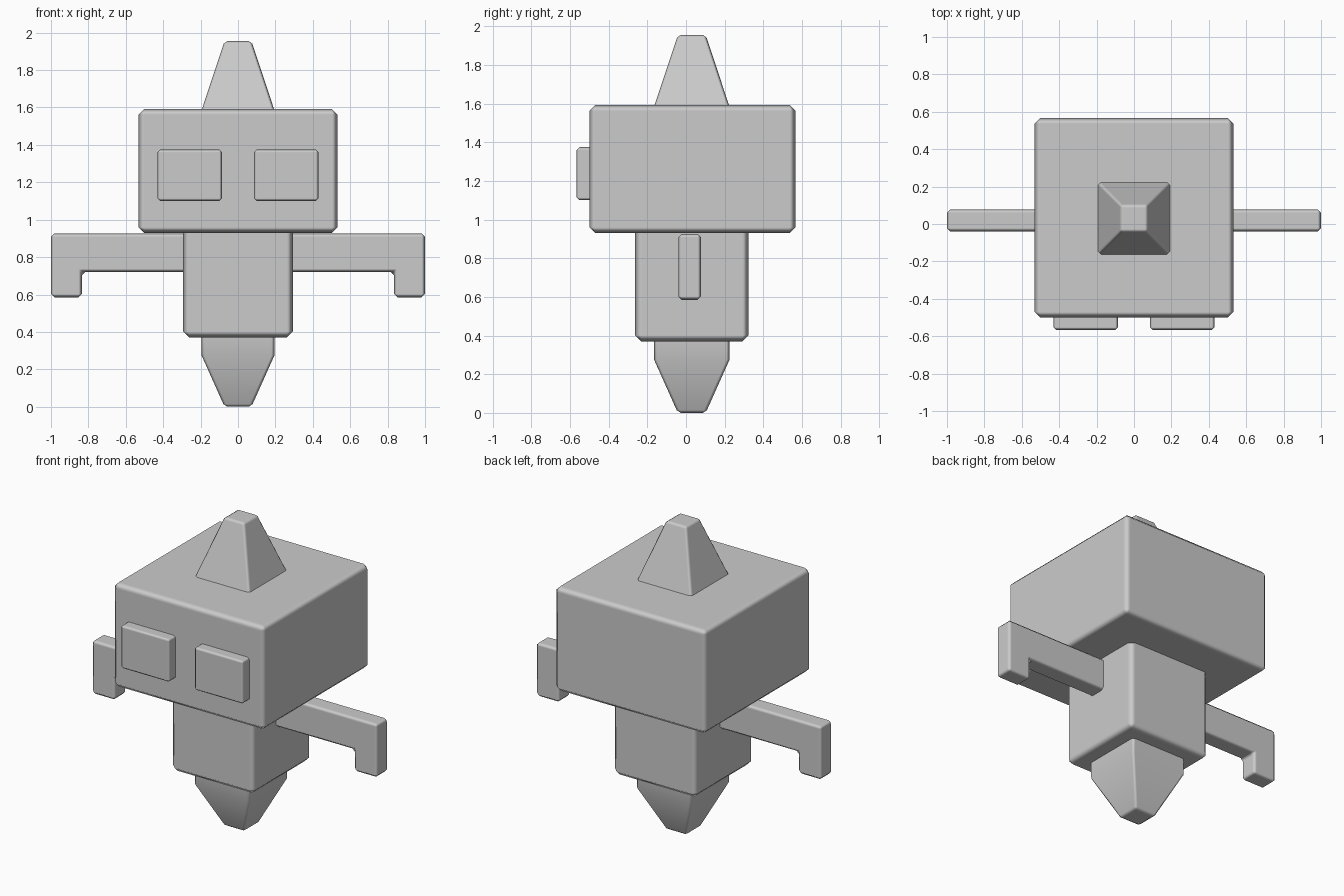
import bpy, bmesh

if "Cube" in bpy.data.objects:
    bpy.data.objects.remove(bpy.data.objects["Cube"])

grey = bpy.data.materials.new("plain grey")
grey.diffuse_color = (0.6, 0.6, 0.6, 1)
grey.use_nodes = True
grey.node_tree.nodes["Principled BSDF"].inputs["Base Color"].default_value = grey.diffuse_color
CY = 0.03  # depth centre of the body


def finish(name, bm, bevel, mirror=False):
    bmesh.ops.recalc_face_normals(bm, faces=bm.faces)
    for f in bm.faces:
        f.smooth = True
    me = bpy.data.meshes.new(name)
    bm.to_mesh(me)
    bm.free()
    me.materials.append(grey)
    ob = bpy.data.objects.new(name, me)
    bpy.context.collection.objects.link(ob)
    b = ob.modifiers.new("Bevel", 'BEVEL')
    b.width = bevel
    b.segments = 1
    b.limit_method = 'ANGLE'
    b.angle_limit = 0.6
    b.harden_normals = True
    if mirror:
        ob.modifiers.new("Mirror", 'MIRROR').use_mirror_merge = False
    return ob


def box(name, x, y, z, bevel, mirror=False):
    bm = bmesh.new()
    bmesh.ops.create_cube(bm, size=1)
    for v in bm.verts:
        for i, (lo, hi) in enumerate((x, y, z)):
            v.co[i] = lo if v.co[i] < 0 else hi
    return finish(name, bm, bevel, mirror)


def square_loft(name, sections, bevel):
    """Stack square rings given as (height, half width)."""
    bm = bmesh.new()
    rings = [[bm.verts.new((sx * h, CY + sy * h, z))
              for sx, sy in ((-1, -1), (1, -1), (1, 1), (-1, 1))]
             for z, h in sections]
    for a, b in zip(rings, rings[1:]):
        for i in range(4):
            j = (i + 1) % 4
            bm.faces.new((a[i], a[j], b[j], b[i]))
    bm.faces.new(rings[0])
    bm.faces.new(rings[-1])
    return finish(name, bm, bevel)


# Head, torso and raised eyes
box("head", (-0.532, 0.532), (-0.5, 0.566), (0.93, 1.592), 0.03)
box("torso", (-0.293, 0.293), (-0.263, 0.323), (0.37, 0.97), 0.032)
box("eyes", (0.086, 0.43), (-0.566, -0.47), (1.10, 1.374), 0.014, True)

# Pointed cap and tapered base
square_loft("cap", [(1.56, 0.203), (1.955, 0.072)], 0.015)
square_loft("tapered_base", [(0.0, 0.072), (0.275, 0.195), (0.42, 0.195)], 0.015)

# Bent arms: L profile extruded in depth
profile = [(0.25, 0.72), (0.835, 0.72), (0.835, 0.585), (1.0, 0.585),
           (1.0, 0.926), (0.25, 0.926)]
bm = bmesh.new()
face = bm.faces.new([bm.verts.new((x, -0.04, z)) for x, z in profile])
ext = bmesh.ops.extrude_face_region(bm, geom=[face])
moved = [g for g in ext["geom"] if isinstance(g, bmesh.types.BMVert)]
bmesh.ops.translate(bm, verts=moved, vec=(0, 0.118, 0))
finish("arms", bm, 0.018, True)
